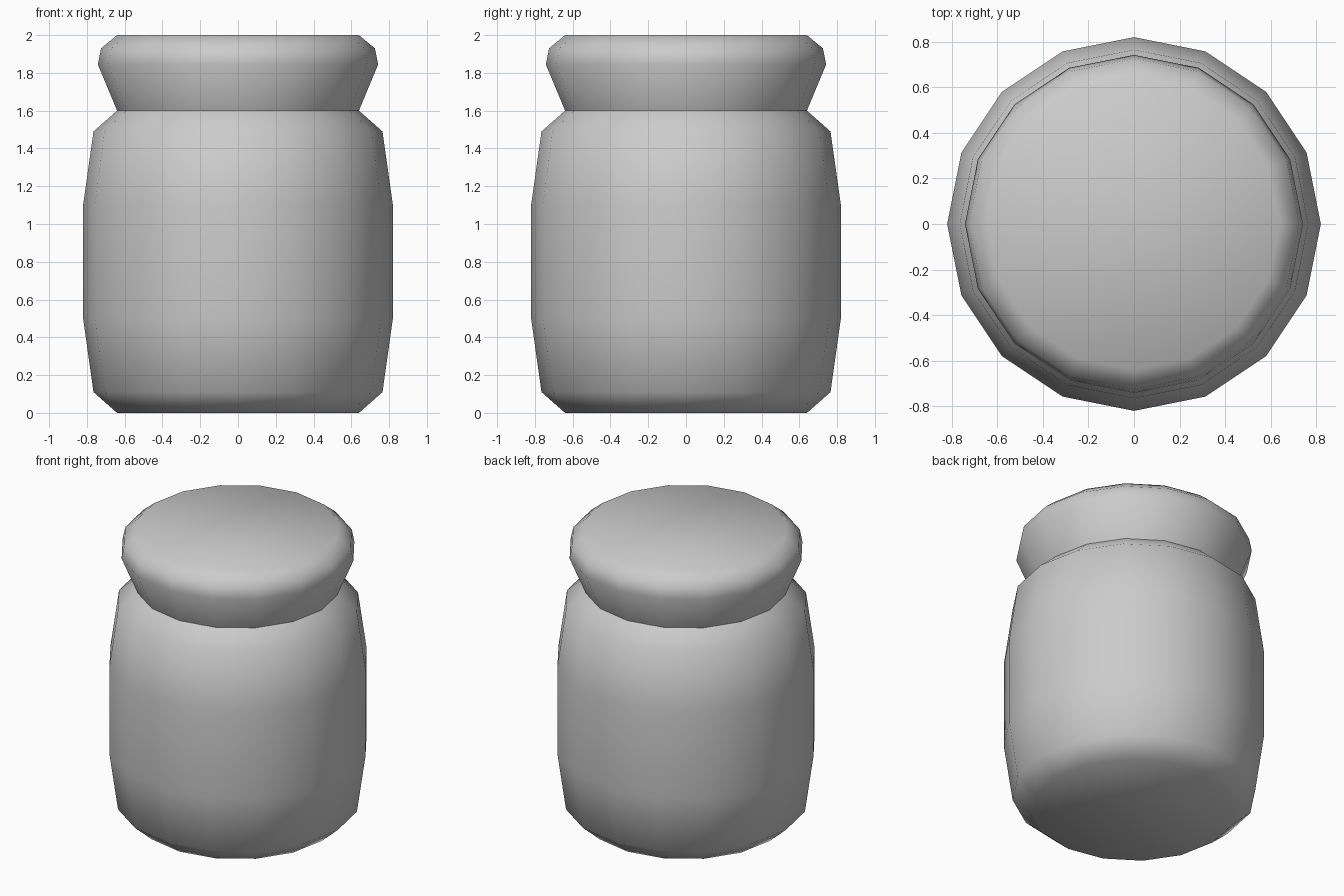
import bpy, bmesh, math

if "Cube" in bpy.data.objects:
    bpy.data.objects.remove(bpy.data.objects["Cube"])

SIDES = 16


def lathe(name, profile, cap_bottom=False, cap_top=False):
    """Revolve (radius, z) points around z into a smooth 16-sided part."""
    bm = bmesh.new()
    rings = []
    for r, z in profile:
        rings.append([bm.verts.new((r * math.cos(2 * math.pi * i / SIDES),
                                    r * math.sin(2 * math.pi * i / SIDES), z))
                      for i in range(SIDES)])
    for low, high in zip(rings, rings[1:]):
        for i in range(SIDES):
            j = (i + 1) % SIDES
            bm.faces.new((low[i], low[j], high[j], high[i]))
    if cap_bottom:
        bm.faces.new(rings[0][::-1])
    if cap_top:
        bm.faces.new(rings[-1])
    for f in bm.faces:
        f.smooth = True
    mesh = bpy.data.meshes.new(name)
    bm.to_mesh(mesh)
    bm.free()
    obj = bpy.data.objects.new(name, mesh)
    bpy.context.collection.objects.link(obj)
    return obj


# Bulging jar body, open where the lid closes it
lathe("jar_body", [(0.64, 0), (0.765, 0.11), (0.82, 0.50), (0.82, 1.10),
                   (0.765, 1.49), (0.64, 1.60)], cap_bottom=True)

# Flared lid with a rounded rim
lathe("jar_lid", [(0.64, 1.60), (0.742, 1.845), (0.725, 1.93), (0.64, 2.0)],
      cap_top=True)
